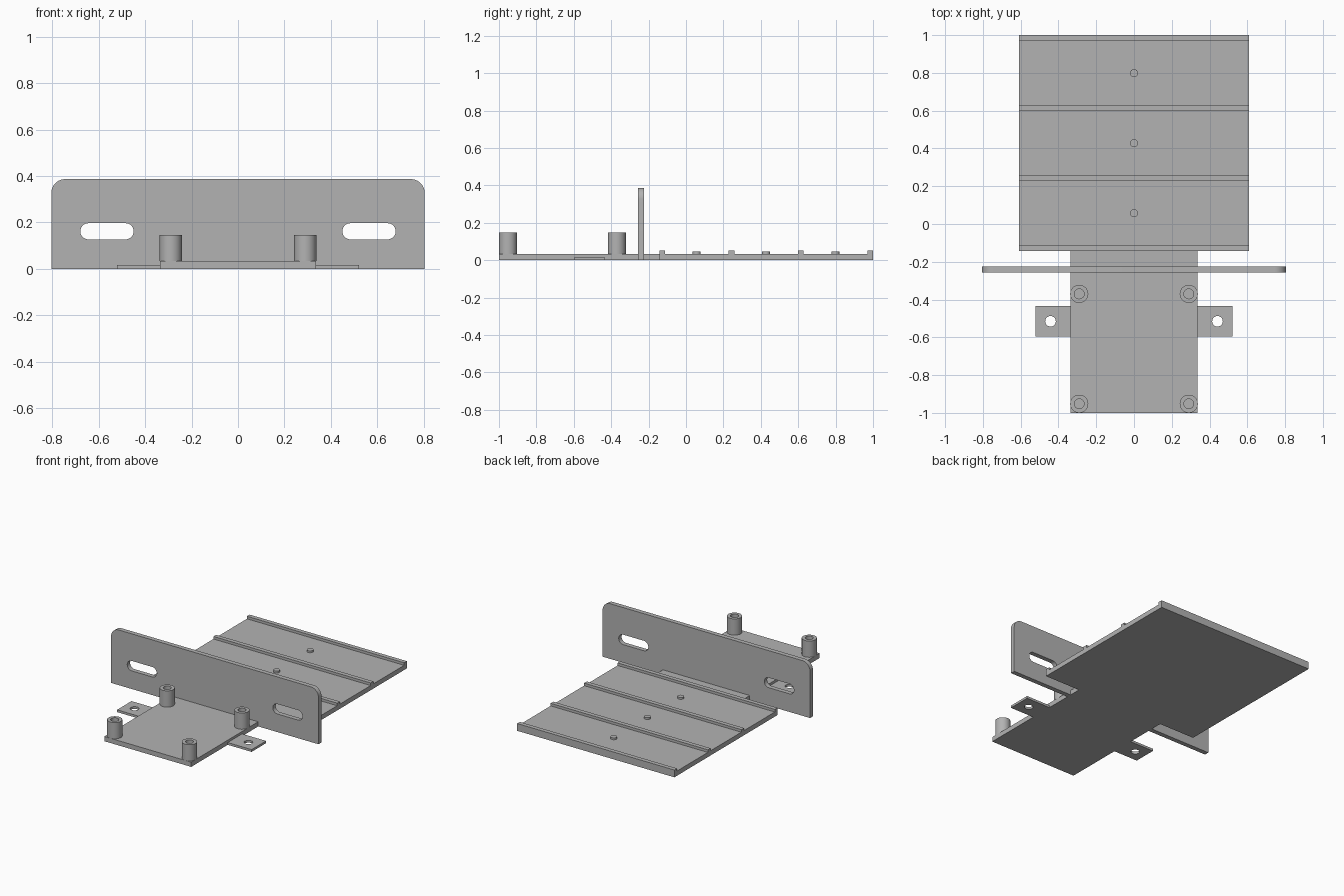
import bpy
import bmesh
from math import cos, sin, pi
from mathutils import Matrix

cube = bpy.data.objects.get("Cube")
if cube:
    bpy.data.objects.remove(cube, do_unlink=True)

GREY = (0.45, 0.45, 0.45, 1)
grey = bpy.data.materials.new("plain grey")
grey.use_nodes = True
grey.diffuse_color = GREY
grey.node_tree.nodes["Principled BSDF"].inputs["Base Color"].default_value = GREY


def arc(cx, cy, r, start, end, steps):
    return [(cx + r * cos(start + (end - start) * i / steps),
             cy + r * sin(start + (end - start) * i / steps)) for i in range(steps + 1)]


def circle(cx, cy, r, steps=32):
    return arc(cx, cy, r, 0, 2 * pi, steps)[:-1]


def rect(x0, x1, y0, y1):
    return [(x0, y0), (x1, y0), (x1, y1), (x0, y1)]


def prism(name, loops, low, high, upright=False):
    """Extrude an outline with holes along z, or along y when upright."""
    curve = bpy.data.curves.new(name, "CURVE")
    curve.dimensions = "2D"
    curve.fill_mode = "BOTH"
    curve.extrude = (high - low) / 2
    for loop in loops:
        spline = curve.splines.new("POLY")
        spline.points.add(len(loop) - 1)
        for point, (x, y) in zip(spline.points, loop):
            point.co = (x, y, 0, 1)
        spline.use_cyclic_u = True
    helper = bpy.data.objects.new(name + " outline", curve)
    bpy.context.collection.objects.link(helper)
    bpy.context.view_layer.update()
    evaluated = helper.evaluated_get(bpy.context.evaluated_depsgraph_get())
    mesh = bpy.data.meshes.new_from_object(evaluated)
    bpy.data.objects.remove(helper, do_unlink=True)
    bpy.data.curves.remove(curve)

    middle = (low + high) / 2
    if upright:
        place = Matrix.Translation((0, middle, 0)) @ Matrix.Rotation(pi / 2, 4, "X")
    else:
        place = Matrix.Translation((0, 0, middle))
    bm = bmesh.new()
    bm.from_mesh(mesh)
    bm.transform(place)
    bmesh.ops.remove_doubles(bm, verts=bm.verts, dist=0.0001)
    bmesh.ops.recalc_face_normals(bm, faces=bm.faces)
    bm.to_mesh(mesh)
    bm.free()
    mesh.materials.clear()
    mesh.materials.append(grey)
    obj = bpy.data.objects.new(name, mesh)
    bpy.context.collection.objects.link(obj)
    bpy.ops.object.select_all(action="DESELECT")
    obj.select_set(True)
    bpy.context.view_layer.objects.active = obj
    bpy.ops.object.shade_smooth_by_angle(angle=pi / 6)
    return obj


TOP = 0.033      # top of the base plate
DECK = 0.61      # half width of the rear deck
TRAY = 0.337     # half width of the front tray
BACK = -0.143    # front edge of the rear deck

# T-shaped base plate
half = [(TRAY, -1), (TRAY, BACK), (DECK, BACK), (DECK, 1)]
prism("base_plate", [half + [(-x, y) for x, y in reversed(half)]], 0, TOP)

# Cross ridges and locating pins on the rear deck
for i in range(4):
    y = BACK + i * 0.371
    prism("deck_ridge", [rect(-DECK, DECK, y, y + 0.03)], TOP, 0.051)
    if i < 3:
        prism("deck_pin", [circle(0, y + 0.2, 0.021)], TOP, 0.046)

# Upright panel with rounded top corners and two slots, notched over the plate
right = [(TRAY, TOP), (TRAY, 0), (0.805, 0)] + arc(0.745, 0.327, 0.06, 0, pi / 2, 10)
outline = right + [(-x, z) for x, z in reversed(right)]
slots = [arc(s * 0.565 + 0.08, 0.162, 0.035, -pi / 2, pi / 2, 14)
         + arc(s * 0.565 - 0.08, 0.162, 0.035, pi / 2, 3 * pi / 2, 14) for s in (-1, 1)]
prism("upright_panel", [outline] + slots, -0.257, -0.225, upright=True)

# Mounting tabs and hollow standoffs on both sides
for s, side in ((1, "left"), (-1, "right")):
    tab = rect(s * TRAY, s * 0.522, -0.595, -0.435)
    prism(side + "_mounting_tab", [tab, circle(s * 0.442, -0.515, 0.028)], 0, 0.016)
    for y, end in ((-0.952, "front"), (-0.37, "rear")):
        rings = [circle(s * 0.29, y, 0.048), circle(s * 0.29, y, 0.026)]
        prism(f"{end}_{side}_standoff", rings, TOP, 0.147)
